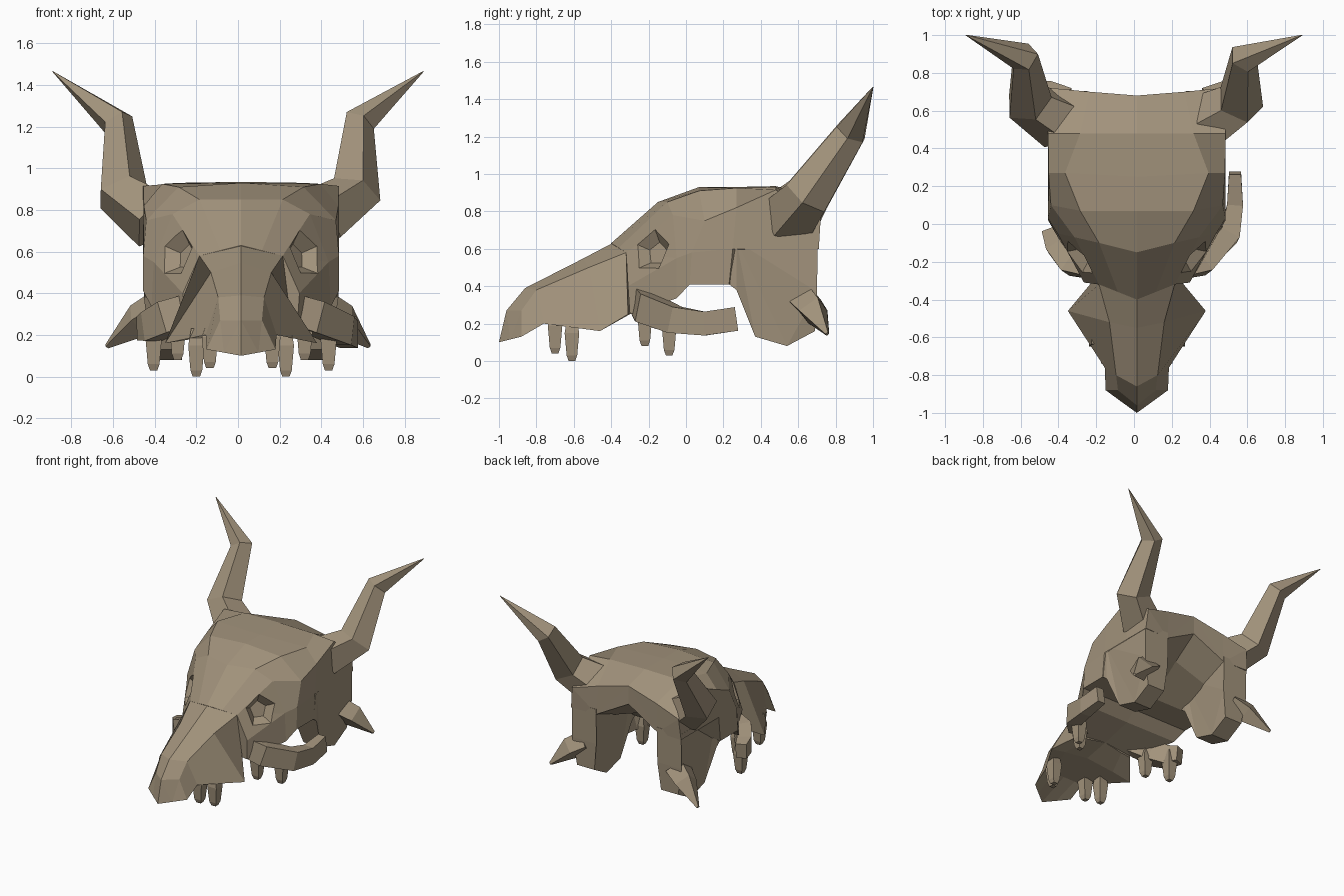
import bpy, bmesh, math
from mathutils import Vector

if "Cube" in bpy.data.objects:
    bpy.data.objects.remove(bpy.data.objects["Cube"])

bone = bpy.data.materials.new("weathered bone")
bone.diffuse_color = (0.36, 0.29, 0.20, 1)
bone.use_nodes = True
bone.node_tree.nodes["Principled BSDF"].inputs["Base Color"].default_value = bone.diffuse_color
CX = 0.015  # the skull sits slightly off the horn centre line


def loft(name, rings):
    """Skin a list of equal-length point rings and cap both ends."""
    bm = bmesh.new()
    rows = [[bm.verts.new(p) for p in r] for r in rings]
    n = len(rows[0])
    for a, b in zip(rows, rows[1:]):
        for i in range(n):
            j = (i + 1) % n
            bm.faces.new((a[i], a[j], b[j], b[i]))
    bm.faces.new(rows[0])
    bm.faces.new(rows[-1])
    bmesh.ops.triangulate(bm, faces=[f for f in bm.faces if len(f.verts) > 4])
    bmesh.ops.recalc_face_normals(bm, faces=bm.faces)
    me = bpy.data.meshes.new(name)
    bm.to_mesh(me)
    bm.free()
    me.materials.append(bone)
    ob = bpy.data.objects.new(name, me)
    bpy.context.collection.objects.link(ob)
    return ob


def full(half):
    """Complete a half section (top centre to bottom centre) by mirroring."""
    pts = half + [(-x, y, z) for x, y, z in half[-2:0:-1]]
    return [(x + CX, y, z) for x, y, z in pts]


def tube(name, path, n=4, ref=(0, 0, 1), turn=0.0):
    """Faceted tube through (x, y, z, side radius, up radius) stations."""
    pos = [Vector(p[:3]) for p in path]
    rings = []
    for i, p in enumerate(path):
        t = (pos[min(i + 1, len(pos) - 1)] - pos[max(i - 1, 0)]).normalized()
        s = t.cross(Vector(ref)).normalized()
        u = s.cross(t)
        angles = [turn + 2 * math.pi * k / n for k in range(n)]
        rings.append([pos[i] + s * p[3] * math.cos(a) + u * p[4] * math.sin(a) for a in angles])
    return loft(name, rings)


# Cranium: sections from the brow to the back of the head
cranium = loft("cranium", [full(h) for h in (
    [(0, -.40, .63), (.10, -.36, .605), (.20, -.32, .58), (.28, -.31, .40), (.27, -.30, .25), (0, -.30, .28)],
    [(0, -.15, .85), (.20, -.10, .85), (.33, -.07, .78), (.42, -.05, .55), (.43, -.05, .335), (0, -.06, .34)],
    [(0, .07, .93), (.30, .07, .91), (.455, .10, .75), (.47, .03, .58), (.47, .02, .41), (0, .02, .41)],
    [(0, .25, .93), (.38, .27, .925), (.467, .27, .82), (.47, .25, .60), (.47, .23, .41), (0, .23, .41)],
    [(0, .48, .935), (.30, .48, .93), (.47, .48, .915), (.47, .50, .60), (.30, .48, .50), (0, .48, .60)],
    [(0, .68, .88), (.25, .70, .82), (.455, .72, .76), (.47, .71, .60), (.26, .70, .60), (0, .68, .74)],
)])

# Snout with its flared sides
loft("snout", [full(h) for h in (
    [(0, -.96, .27), (.10, -.88, .27), (.165, -.88, .13), (.083, -.94, .115), (0, -1.0, .10)],
    [(0, -.86, .39), (.11, -.80, .38), (.17, -.76, .20), (.10, -.76, .20), (0, -.76, .20)],
    [(0, -.55, .548), (.145, -.52, .50), (.365, -.46, .16), (.22, -.48, .20), (0, -.50, .24)],
    [(0, -.39, .632), (.20, -.32, .58), (.24, -.31, .25), (.15, -.30, .25), (0, -.30, .28)],
)])

LOBE = [(.23, .41), (.27, .38), (.37, .13), (.54, .08), (.69, .16), (.70, .37), (.705, .64), (.27, .64)]
TEETH = [(.15, -.70, .04, .23), (.215, -.61, 0, .23), (.305, -.22, .08, .30), (.42, -.09, .03, .27)]

for s, side in ((1, "right"), (-1, "left")):
    # Rear lobe below the back of the skull
    loft(side + "_rear_lobe", [[(CX + s * (x + (taper if z < .3 else 0)), y, z) for y, z in LOBE]
                               for x, taper in ((.26, .025), (.467, -.035))])
    # Spike on the rear lobe
    tube(side + "_lobe_spike", [(CX + s * .39, .63, .33, .10, .09), (CX + s * .49, .68, .27, .085, .085),
                                (s * .63, .755, .145, .012, .012)])
    # Horn
    tube(side + "_horn", [(s * .39, .54, .755, .17, .15), (s * .56, .645, .88, .13, .13),
                          (s * .58, .88, 1.22, .085, .08), (s * .89, 1.0, 1.465, .002, .002)],
         n=5, ref=(1, 0, 0), turn=.3)
    # Cheek bone, snapped short on the left
    arm = [(.20, -.28, .34, .02, .10), (.35, -.215, .285, .075, .11)]
    if s > 0:
        arm += [(.49, -.06, .22, .075, .10), (.52, .10, .20, .06, .09), (.52, .27, .225, .045, .09)]
    else:
        arm += [(.43, -.12, .24, .07, .10), (.465, -.03, .23, .055, .08)]
    tube(side + "_cheek_bone", [(CX + s * x, y, z, a, b) for x, y, z, a, b in arm], turn=math.pi / 4)
    # Teeth
    for i, (x, y, z, top) in enumerate(TEETH):
        X = CX + s * x
        tube(f"{side}_tooth_{i + 1}", [(X, y, top, .035, .035), (X, y, z + .15, .055, .055),
                                       (X, y, z + .03, .04, .04), (X, y, z, .025, .025)],
             ref=(0, 1, 0), turn=math.pi / 4)
    # Eye socket recess
    n = Vector((s * .78, -.57, .26)).normalized()
    c = Vector((CX + s * .308, -.185, .59))
    cutter = tube(side + "_eye_cutter", [(*(c + n * d), r, r * 1.05) for d, r in ((.06, .17), (-.06, .06))],
                  n=5, turn=math.pi / 2)
    cutter.hide_render = True
    cutter.hide_viewport = True
    mod = cranium.modifiers.new(side + "_eye", "BOOLEAN")
    mod.operation = "DIFFERENCE"
    mod.solver = "EXACT"
    mod.object = cutter
